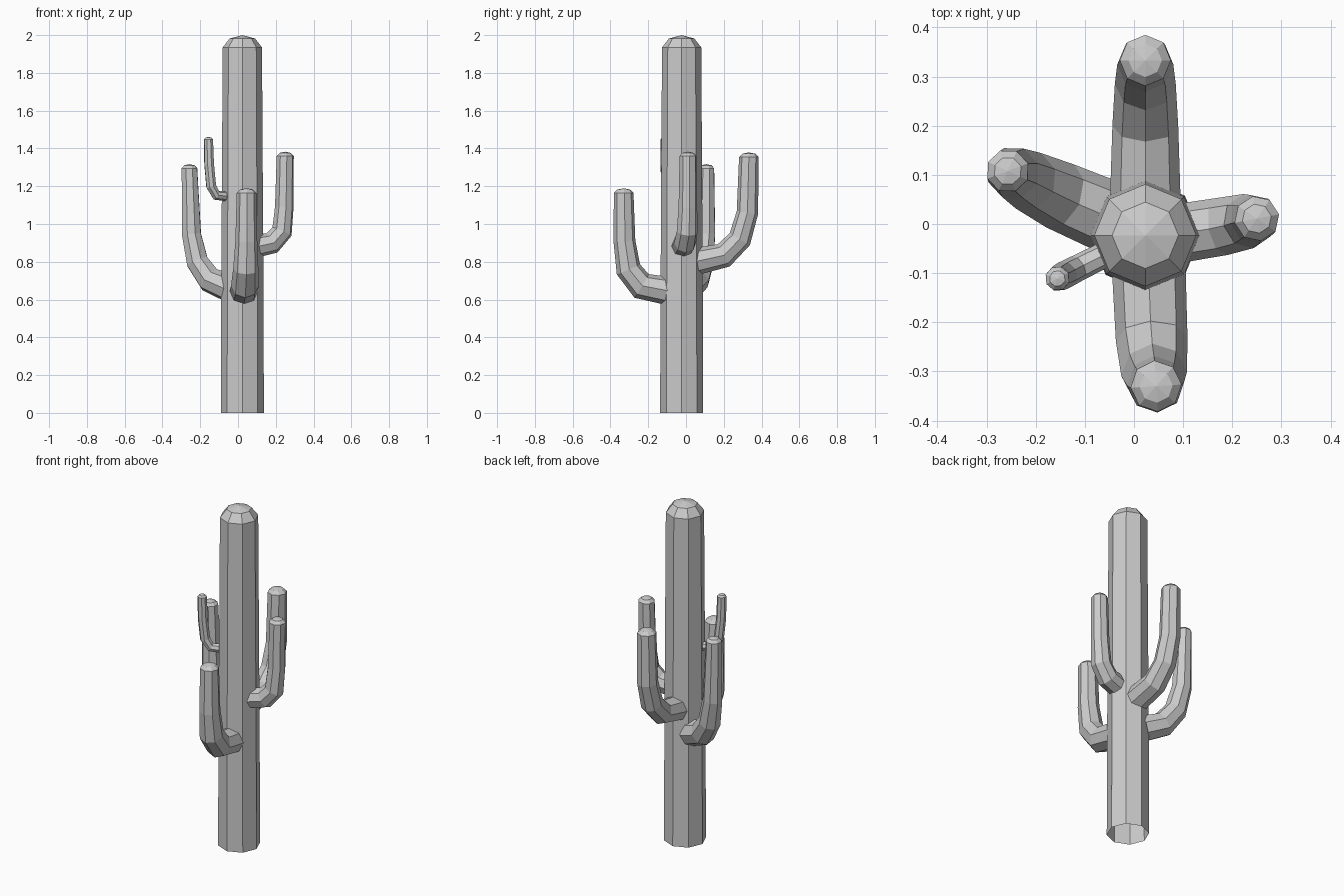
import bpy, bmesh, math
from mathutils import Vector

SIDES = 8


def tube(name, path, dome):
    """Flat-faced tube along (x, y, z, radius) points, ending in a low dome."""
    pts = [Vector(p[:3]) for p in path]
    radii = [p[3] for p in path]
    # dome: a smaller ring and then a single apex
    tip, r = pts[-1], radii[-1]
    pts.append(tip + Vector((0, 0, dome * 0.72)))
    radii.append(r * 0.65)
    apex = tip + Vector((0, 0, dome))

    out = pts[-1] - pts[0]
    out.z = 0
    out = out.normalized() if out.length > 1e-4 else Vector((1, 0, 0))
    side = Vector((0, 0, 1)).cross(out)

    bm = bmesh.new()
    rings = []
    n = len(pts)
    for i, (p, r) in enumerate(zip(pts, radii)):
        if i >= n - 2:
            t = Vector((0, 0, 1))
        else:
            t = (pts[i + 1] - p).normalized()
            if i > 0:
                t = (t + (p - pts[i - 1]).normalized()).normalized()
        s = (side - t * side.dot(t)).normalized()
        u = s.cross(t)
        rings.append([bm.verts.new(p + r * (math.cos(a) * u + math.sin(a) * s))
                      for a in (2 * math.pi * k / SIDES for k in range(SIDES))])
    top = bm.verts.new(apex)
    for k in range(SIDES):
        j = (k + 1) % SIDES
        for a, b in zip(rings, rings[1:]):
            bm.faces.new((a[k], a[j], b[j], b[k]))
        bm.faces.new((rings[-1][k], rings[-1][j], top))
    bmesh.ops.recalc_face_normals(bm, faces=bm.faces)
    mesh = bpy.data.meshes.new(name)
    bm.to_mesh(mesh)
    bm.free()
    obj = bpy.data.objects.new(name, mesh)
    bpy.context.collection.objects.link(obj)
    return obj


# Trunk, open at the bottom
tube("trunk", [(0.023, -0.023, 0, 0.114), (0.023, -0.023, 0.62, 0.112),
               (0.023, -0.023, 1.935, 0.104)], 0.065)

# Arms bending upward from the trunk
tube("front_arm", [(0.03, -0.09, 0.645, 0.075), (0.036, -0.235, 0.672, 0.073),
                   (0.041, -0.305, 0.76, 0.067), (0.044, -0.326, 0.91, 0.058),
                   (0.045, -0.33, 1.165, 0.052)], 0.024)
tube("back_arm", [(0.023, 0.045, 0.80, 0.072), (0.023, 0.20, 0.834, 0.067),
                  (0.023, 0.285, 0.92, 0.062), (0.023, 0.325, 1.06, 0.057),
                  (0.023, 0.333, 1.355, 0.052)], 0.024)
tube("right_arm", [(0.085, -0.02, 0.88, 0.06), (0.18, -0.005, 0.90, 0.059),
                   (0.233, 0.006, 0.96, 0.056), (0.245, 0.01, 1.09, 0.05),
                   (0.25, 0.011, 1.36, 0.046)], 0.023)
tube("left_arm", [(-0.045, 0.012, 0.66, 0.074), (-0.15, 0.057, 0.705, 0.07),
                  (-0.215, 0.088, 0.80, 0.062), (-0.246, 0.104, 0.945, 0.054),
                  (-0.257, 0.108, 1.295, 0.044)], 0.022)
tube("small_arm", [(-0.045, -0.055, 1.145, 0.026), (-0.115, -0.09, 1.152, 0.027),
                   (-0.142, -0.104, 1.20, 0.028), (-0.153, -0.11, 1.32, 0.027),
                   (-0.156, -0.111, 1.448, 0.025)], 0.013)
